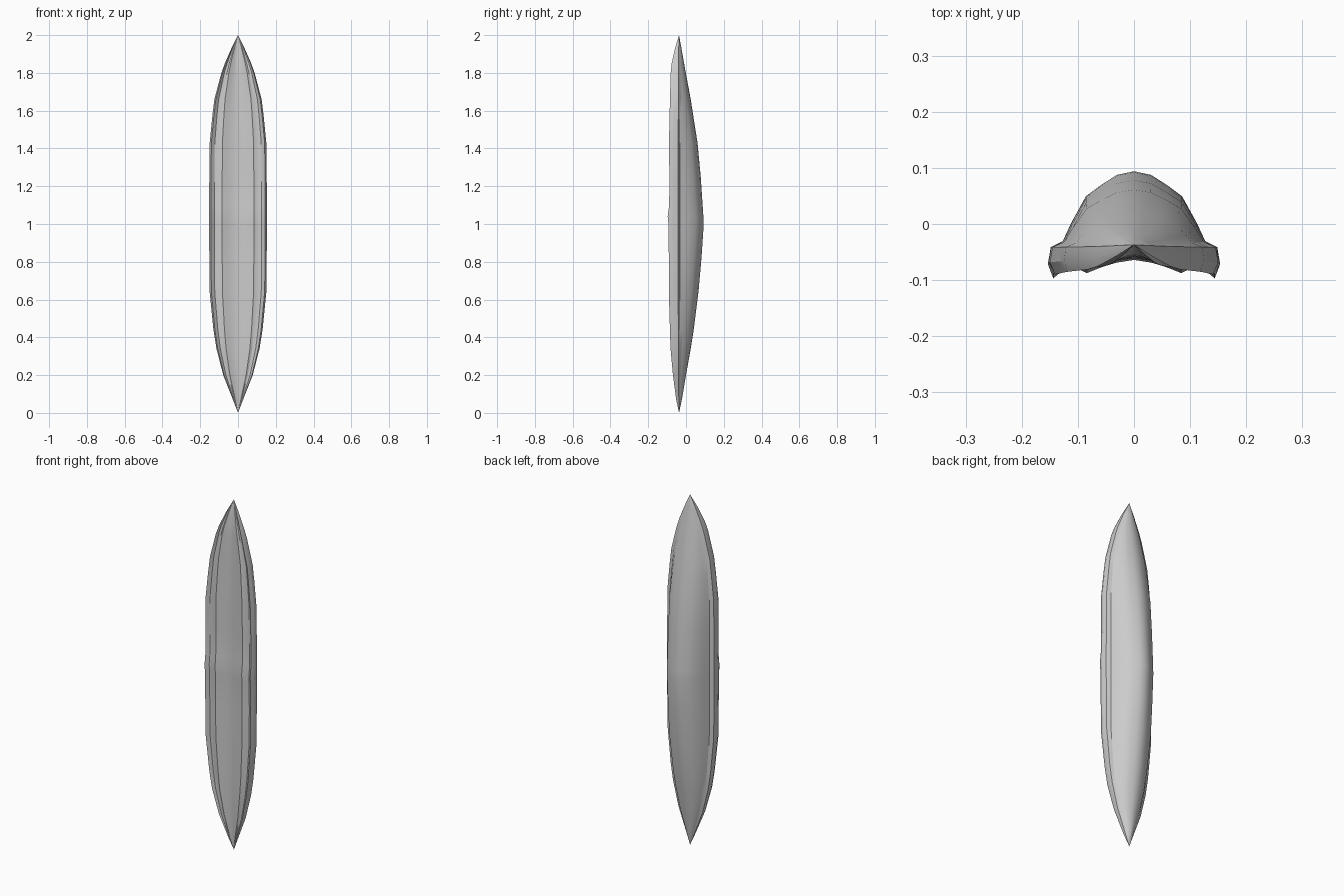
import bpy, bmesh, math

if "Cube" in bpy.data.objects:
    bpy.data.objects.remove(bpy.data.objects["Cube"])

grey = bpy.data.materials.new("plain grey")
grey.diffuse_color = (0.6, 0.6, 0.6, 1)
grey.use_nodes = True
grey.node_tree.nodes["Principled BSDF"].inputs["Base Color"].default_value = grey.diffuse_color

SEAM = -0.037   # depth of the line where the ribbed face meets the rounded back

# lengthwise stations: height, half width, front depth, back depth
stations = [
    (0.07, 0.027, -0.052, -0.022), (0.20, 0.078, -0.069, 0.000),
    (0.34, 0.114, -0.082, 0.025), (0.44, 0.130, -0.085, 0.041),
    (0.64, 0.150, -0.091, 0.066), (0.82, 0.152, -0.091, 0.082),
    (1.00, 0.153, -0.093, 0.094), (1.04, 0.153, -0.097, 0.092),
    (1.10, 0.153, -0.089, 0.088), (1.25, 0.152, -0.088, 0.078),
    (1.43, 0.150, -0.090, 0.061), (1.57, 0.136, -0.087, 0.039),
    (1.66, 0.125, -0.085, 0.025), (1.80, 0.088, -0.081, -0.001),
    (1.85, 0.070, -0.076, -0.010), (1.93, 0.035, -0.058, -0.024),
]

# half cross-section from front centre to back centre: share of width, share of depth
front = [(0, 0.45), (0.2, 0.53), (0.36, 0.65), (0.55, 0.84), (0.66, 0.70),
         (0.82, 0.73), (0.94, 1.0), (1.0, 0.60), (0.97, 0.08)]
back = [(0.83, 0.05), (0.73, 0.30), (0.56, 0.66), (0.40, 0.80),
        (0.20, 0.95), (0, 1.0)]


def ring(z, w, yf, yb):
    half = [(u * w, SEAM + (yf - SEAM) * f) for u, f in front]
    half += [(u * w, SEAM + (yb - SEAM) * b) for u, b in back]
    mirrored = [(-x, y) for x, y in half[-2:0:-1]]
    return [(x, y, z) for x, y in half + mirrored]


# pod body: lofted rings closed to a point at both ends
bm = bmesh.new()
rings = [[bm.verts.new(p) for p in ring(*s)] for s in stations]
n = len(rings[0])
for a, b in zip(rings, rings[1:]):
    for i in range(n):
        j = (i + 1) % n
        bm.faces.new((a[i], a[j], b[j], b[i]))
for z, r in ((0, rings[0]), (2, rings[-1])):
    tip = bm.verts.new((0, SEAM, z))
    for i in range(n):
        bm.faces.new((r[i], r[(i + 1) % n], tip))
bmesh.ops.recalc_face_normals(bm, faces=bm.faces)

mesh = bpy.data.meshes.new("slender_pod")
bm.to_mesh(mesh)
bm.free()
mesh.materials.append(grey)
pod = bpy.data.objects.new("slender_pod", mesh)
bpy.context.collection.objects.link(pod)
bpy.context.view_layer.objects.active = pod
pod.select_set(True)
bpy.ops.object.shade_smooth_by_angle(angle=math.radians(30))
